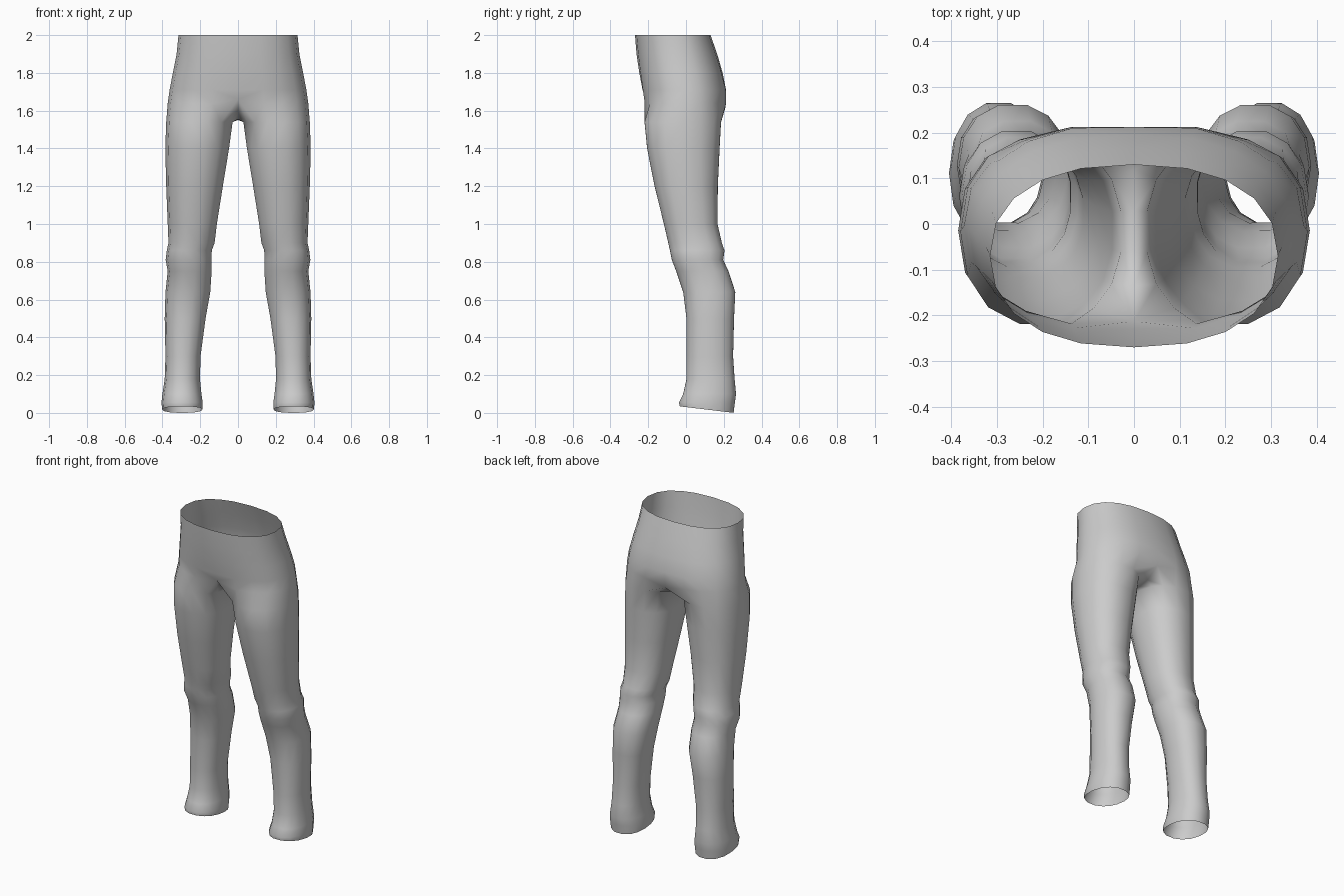
import bpy
import bmesh
from math import cos, sin, pi, radians

cube = bpy.data.objects.get("Cube")
if cube:
    bpy.data.objects.remove(cube, do_unlink=True)

OUTER = 11      # points around the outside, front centre to back centre
INNER = 4       # points along the inside of the leg

# Hip rows: height, half width, front, back, centre dip
HIPS = [
    (2.0, .315, -.27, .13, 0),
    (1.9, .325, -.262, .165, 0),
    (1.8, .345, -.25, .197, .003),
    (1.71, .362, -.238, .22, .008),
    (1.64, .372, -.228, .222, .015),
]
# Crotch seam from front to back: depth, height
SEAM = [(-.135, 1.59), (-.06, 1.555), (.03, 1.55), (.12, 1.555)]
# Leg rows: height, inside, outside, front, back
LEG = [
    (1.54, .026, .38, -.224, .19),
    (1.4, .045, .385, -.21, .182),
    (1.2, .078, .38, -.17, .172),
    (1.0, .11, .372, -.12, .17),
    (.9, .122, .368, -.097, .193),
    (.86, .137, .377, -.088, .207),
    (.81, .138, .383, -.078, .2),
    (.75, .138, .372, -.055, .228),
    (.64, .145, .384, -.018, .264),
    (.5, .17, .388, 0, .257),
    (.3, .197, .384, 0, .252),
    (.18, .2, .388, 0, .26),
    (.1, .192, .4, -.018, .268),
    (.055, .185, .405, -.04, .262),
    (.035, .188, .402, -.036, .255),
]


def rounded(value, power):
    """Signed power, which squares off an ellipse."""
    return abs(value) ** power * (1 if value >= 0 else -1)


def hip_row(z, width, front, back, dip):
    mid, depth = (front + back) / 2, (back - front) / 2
    points = []
    for i in range(OUTER):
        a = -pi / 2 + pi * i / (OUTER - 1)
        x = 0 if i in (0, OUTER - 1) else width * rounded(cos(a), .85)
        y = mid + depth * rounded(sin(a), .87)
        y -= rounded(sin(a), 1) * dip * max(0, 1 - x / .12)
        points.append((x, y, z))
    return points


def leg_row(z, inside, outside, front, back, hem=False):
    # Outer points span the wide side; inner points fill the rest
    reach = radians(128)
    angles = [-reach + 2 * reach * i / (OUTER - 1) for i in range(OUTER)]
    gap = 2 * (pi - reach) / (INNER + 1)
    angles += [reach + gap * (i + 1) for i in range(INNER)]
    points = []
    for a in angles:
        x = (inside + outside) / 2 + (outside - inside) / 2 * rounded(cos(a), .9)
        y = (front + back) / 2 + (back - front) / 2 * rounded(sin(a), .9)
        points.append((x, y, z - (y - front) * .12 if hem else z))
    return points


def bridge(bm, upper, lower, closed):
    count = len(upper)
    for i in range(count if closed else count - 1):
        j = (i + 1) % count
        bm.faces.new((lower[i], lower[j], upper[j], upper[i]))


bm = bmesh.new()

# Hips: open half rows, ending at the crotch height
rows = [[bm.verts.new(p) for p in hip_row(*r)] for r in HIPS]
for upper, lower in zip(rows, rows[1:]):
    bridge(bm, upper, lower, False)

# Crotch seam closes the last hip row from back to front
ring = rows[-1] + [bm.verts.new((0, y, z)) for y, z in reversed(SEAM)]
ring[0].co.z += .02
ring[OUTER - 1].co.z -= .03

# Leg: closed rows down to the sloping open hem
for r in LEG:
    below = [bm.verts.new(p) for p in leg_row(*r, hem=r is LEG[-1])]
    bridge(bm, ring, below, True)
    ring = below

mesh = bpy.data.meshes.new("trousers")
bm.to_mesh(mesh)
bm.free()
mesh.shade_smooth()

# Plain grey cloth
cloth = bpy.data.materials.new("grey_cloth")
cloth.use_nodes = True
cloth.diffuse_color = (.6, .6, .6, 1)
cloth.node_tree.nodes["Principled BSDF"].inputs["Base Color"].default_value = (.6, .6, .6, 1)
mesh.materials.append(cloth)

trousers = bpy.data.objects.new("trousers", mesh)
bpy.context.collection.objects.link(trousers)
mirror = trousers.modifiers.new("other_leg", 'MIRROR')
mirror.use_clip = True
mirror.merge_threshold = .001
